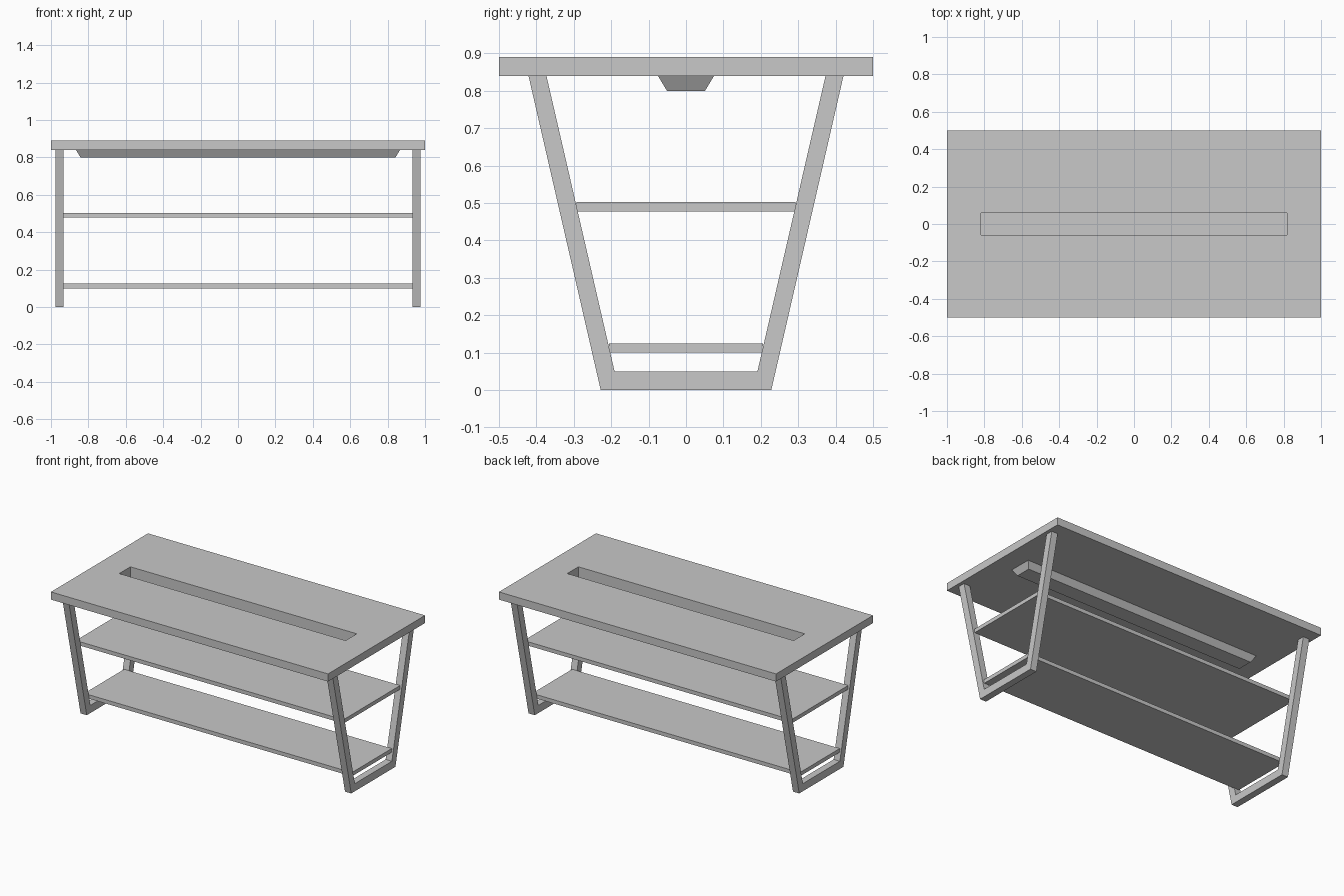
import bpy, bmesh

cube = bpy.data.objects.get("Cube")
if cube:
    bpy.data.objects.remove(cube, do_unlink=True)

grey = bpy.data.materials.new("light grey")
grey.use_nodes = True
colour = (0.58, 0.58, 0.58, 1)
grey.diffuse_color = colour
grey.node_tree.nodes["Principled BSDF"].inputs["Base Color"].default_value = colour


def finish(name, bm):
    bmesh.ops.recalc_face_normals(bm, faces=bm.faces)
    mesh = bpy.data.meshes.new(name)
    bm.to_mesh(mesh)
    bm.free()
    mesh.materials.append(grey)
    obj = bpy.data.objects.new(name, mesh)
    bpy.context.collection.objects.link(obj)
    return obj


def block(name, lower, upper, z0, z1):
    """Box or tapered box; lower and upper are (half x, half y)."""
    bm = bmesh.new()
    bmesh.ops.create_cube(bm, size=2)
    for v in bm.verts:
        hx, hy = upper if v.co.z > 0 else lower
        v.co = (v.co.x * hx, v.co.y * hy, z1 if v.co.z > 0 else z0)
    return finish(name, bm)


def prism(name, profile, x0, x1):
    """Extrude a (y, z) profile along x."""
    bm = bmesh.new()
    face = bm.faces.new([bm.verts.new((x0, y, z)) for y, z in profile])
    ext = bmesh.ops.extrude_face_region(bm, geom=[face])["geom"]
    verts = [g for g in ext if isinstance(g, bmesh.types.BMVert)]
    bmesh.ops.translate(bm, verts=verts, vec=(x1 - x0, 0, 0))
    return finish(name, bm)


# Table top and the tapered trough beneath it
table_top = block("table_top", (1, 0.5), (1, 0.5), 0.84, 0.89)
trough = block("trough", (0.842, 0.051), (0.866, 0.075), 0.80, 0.84)

# Long slot cut through the top into the trough
slot = block("slot_cutter", (0.817, 0.0575), (0.817, 0.0575), 0.815, 0.95)
slot.hide_render = True
for obj in (table_top, trough):
    mod = obj.modifiers.new("slot", "BOOLEAN")
    mod.operation = "DIFFERENCE"
    mod.solver = "EXACT"
    mod.object = slot
    bpy.context.view_layer.objects.active = obj
    bpy.ops.object.modifier_apply(modifier=mod.name)
bpy.data.objects.remove(slot, do_unlink=True)

# Splayed leg frames, one at each end
half = [(0.373, 0.84), (0.421, 0.84), (0.228, 0), (-0.228, 0),
        (-0.421, 0.84), (-0.373, 0.84), (-0.191, 0.05), (0.191, 0.05)]
prism("left_leg_frame", half, 0.932, 0.977)
prism("right_leg_frame", half, -0.977, -0.932)

# Shelves resting between the legs
block("lower_shelf", (0.966, 0.206), (0.966, 0.206), 0.10, 0.125)
block("upper_shelf", (0.966, 0.293), (0.966, 0.293), 0.478, 0.503)
